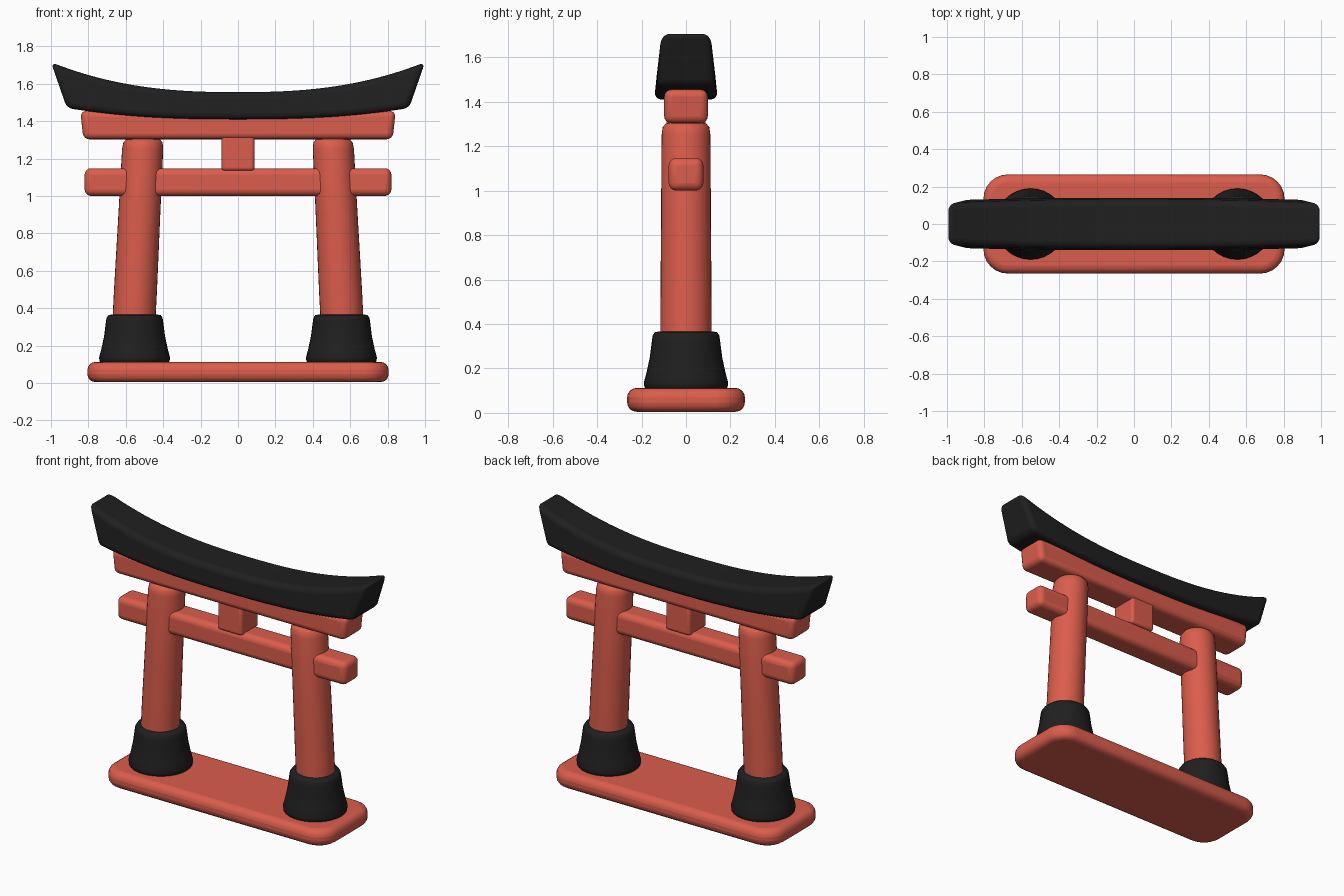
import bpy, bmesh, math
from mathutils import Vector

cube = bpy.data.objects.get("Cube")
if cube:
    bpy.data.objects.remove(cube, do_unlink=True)


def material(name, colour):
    mat = bpy.data.materials.new(name)
    mat.use_nodes = True
    mat.diffuse_color = colour
    mat.node_tree.nodes["Principled BSDF"].inputs["Base Color"].default_value = colour
    return mat


RED = material("vermilion", (0.71, 0.11, 0.072, 1))
BLACK = material("charcoal", (0.014, 0.014, 0.014, 1))


def finish(name, bm, mat, bevel=0.0):
    """Turn a bmesh into a smooth object with softly rounded edges."""
    bmesh.ops.recalc_face_normals(bm, faces=bm.faces)
    mesh = bpy.data.meshes.new(name)
    bm.to_mesh(mesh)
    bm.free()
    mesh.materials.append(mat)
    obj = bpy.data.objects.new(name, mesh)
    bpy.context.collection.objects.link(obj)
    if bevel:
        mod = obj.modifiers.new("soft edges", "BEVEL")
        mod.width = bevel
        mod.segments = 4
        mod.limit_method = "ANGLE"
        mod.angle_limit = math.radians(35)
    bpy.ops.object.select_all(action="DESELECT")
    obj.select_set(True)
    bpy.context.view_layer.objects.active = obj
    bpy.ops.object.shade_smooth_by_angle(angle=math.radians(50))
    return obj


def block(name, half_x, half_y, low, high, mat, bevel, corner=0.0, flare=0.0):
    """Rounded beam; corner rounds the plan, flare widens the top ends."""
    bm = bmesh.new()
    bmesh.ops.create_cube(bm, size=2)
    for v in bm.verts:
        x = half_x + flare * v.co.z
        v.co = (v.co.x * x, v.co.y * half_y, high if v.co.z > 0 else low)
    if corner:
        upright = [e for e in bm.edges
                   if abs(e.verts[0].co.z - e.verts[1].co.z) > 0.01]
        bmesh.ops.bevel(bm, geom=upright, offset=corner, segments=6,
                        profile=0.5, affect="EDGES")
    return finish(name, bm, mat, bevel)


def turned(name, profile, bottom, top, mat, sides=32):
    """Sweep (radius, height) rings about an axis leaning from bottom to top."""
    bm = bmesh.new()
    rings = []
    for radius, z in profile:
        centre = bottom.lerp(top, (z - bottom.z) / (top.z - bottom.z))
        rings.append([bm.verts.new((centre.x + radius * math.cos(a),
                                    radius * math.sin(a), z))
                      for a in (math.tau * i / sides for i in range(sides))])
    for a, b in zip(rings, rings[1:]):
        for i in range(sides):
            j = (i + 1) % sides
            bm.faces.new((a[i], a[j], b[j], b[i]))
    bm.faces.new(rings[0])
    bm.faces.new(rings[-1])
    return finish(name, bm, mat)


# Ground slab with rounded corners
block("base_slab", 0.805, 0.265, 0.005, 0.112, RED, 0.042, corner=0.13)

# Leaning pillars in flared footings
pillar = [(0.115, 0.2), (0.115, 0.5), (0.112, 0.9), (0.11, 1.25),
          (0.105, 1.285), (0.092, 1.302), (0.07, 1.308)]
footing = [(0.17, 0.1), (0.187, 0.115), (0.19, 0.135), (0.178, 0.18),
           (0.163, 0.25), (0.154, 0.32), (0.15, 0.348), (0.14, 0.363), (0.11, 0.368)]
for side, sign in (("left", 1), ("right", -1)):
    turned(side + "_pillar", pillar, Vector((sign * 0.563, 0, 0.2)),
           Vector((sign * 0.507, 0, 1.308)), RED)
    turned(side + "_footing", footing, Vector((sign * 0.553, 0, 0.1)),
           Vector((sign * 0.553, 0, 0.37)), BLACK)

# Cross beams and the short centre strut
block("tie_beam", 0.82, 0.078, 1.0, 1.148, RED, 0.035)
block("centre_strut", 0.088, 0.088, 1.135, 1.33, RED, 0.018)
block("upper_lintel", 0.835, 0.098, 1.303, 1.455, RED, 0.032, flare=0.008)


# Curved roof beam with upswept, slanted ends and a tapering section
def roof_beam(steps=32):
    bm = bmesh.new()
    rings = []
    for i in range(steps + 1):
        s = 2 * i / steps - 1
        rise = abs(s) ** 2.5
        low_x, high_x = 0.915 * s, 1.0 * s
        low_z, high_z = 1.41 + 0.06 * rise, 1.555 + 0.16 * rise
        low_y, high_y = 0.143 - 0.012 * rise, 0.128 - 0.018 * rise
        corners = ((low_x, -low_y, low_z), (low_x, low_y, low_z),
                   (high_x, high_y, high_z), (high_x, -high_y, high_z))
        rings.append([bm.verts.new(c) for c in corners])
    for a, b in zip(rings, rings[1:]):
        for i in range(4):
            j = (i + 1) % 4
            bm.faces.new((a[i], a[j], b[j], b[i]))
    bm.faces.new(rings[0])
    bm.faces.new(rings[-1])
    return finish("roof_beam", bm, BLACK, 0.032)


roof_beam()
